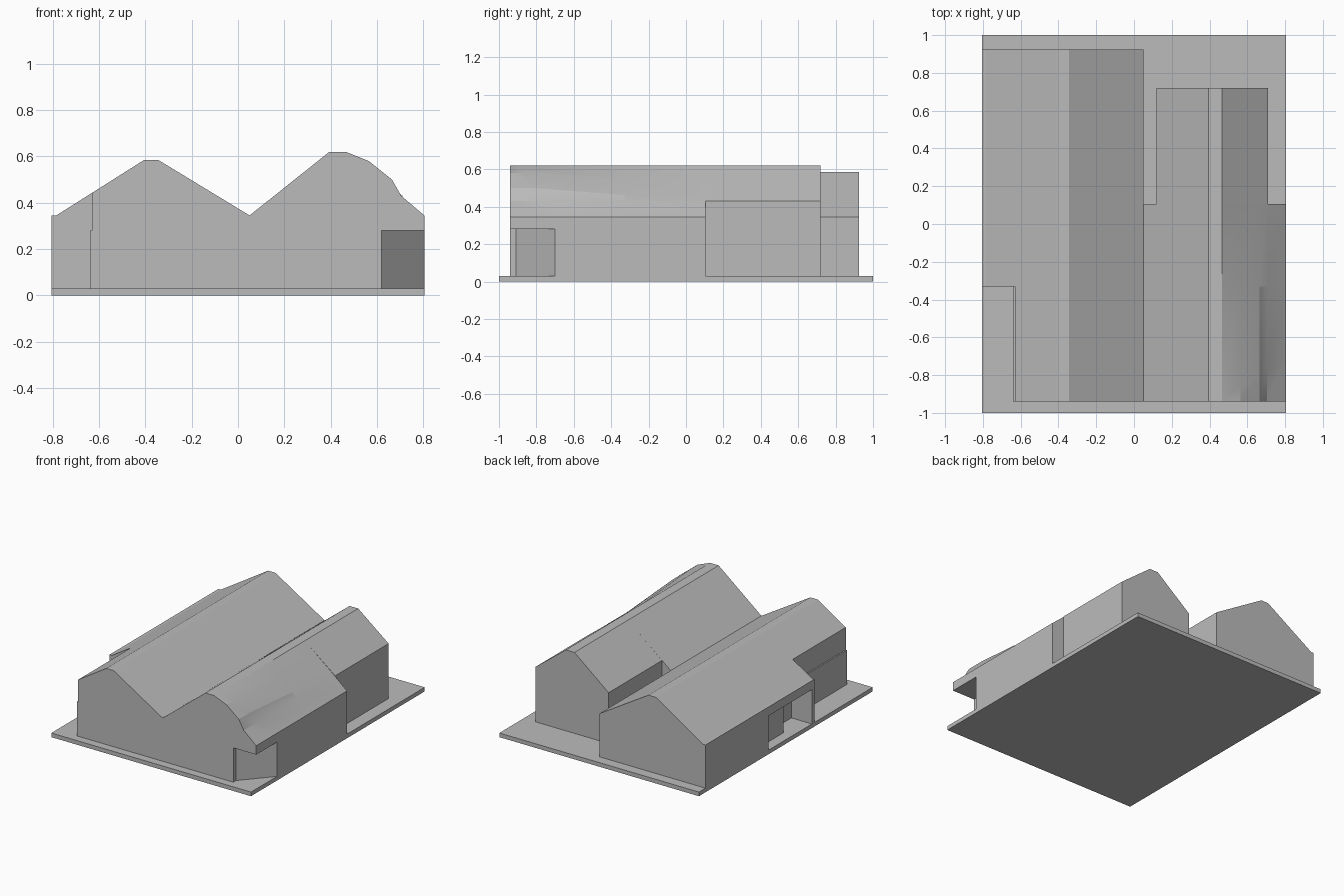
import bpy, bmesh, math

old = bpy.data.objects.get("Cube")
if old:
    bpy.data.objects.remove(old, do_unlink=True)

grey = bpy.data.materials.new("plain grey")
grey.use_nodes = True
colour = (0.5, 0.5, 0.5, 1)
grey.diffuse_color = colour
grey.node_tree.nodes["Principled BSDF"].inputs["Base Color"].default_value = colour


def loft(name, sections, smooth=False):
    """Join matching closed outlines into a capped solid."""
    bm = bmesh.new()
    rings = [[bm.verts.new(p) for p in s] for s in sections]
    for a, b in zip(rings, rings[1:]):
        for i in range(len(a)):
            j = (i + 1) % len(a)
            bm.faces.new((a[i], a[j], b[j], b[i]))
    bm.faces.new(rings[0])
    bm.faces.new(rings[-1])
    bmesh.ops.recalc_face_normals(bm, faces=bm.faces)
    mesh = bpy.data.meshes.new(name)
    bm.to_mesh(mesh)
    bm.free()
    mesh.materials.append(grey)
    obj = bpy.data.objects.new(name, mesh)
    bpy.context.collection.objects.link(obj)
    if smooth:
        bpy.ops.object.select_all(action="DESELECT")
        obj.select_set(True)
        bpy.context.view_layer.objects.active = obj
        bpy.ops.object.shade_smooth_by_angle(angle=math.radians(12))
    return obj


def plan_solid(name, outline, z0, z1):
    return loft(name, [[(x, y, z) for x, y in outline] for z in (z0, z1)])


def roof_solid(name, profile, y0, y1):
    return loft(name, [[(x, y, z) for x, z in profile] for y in (y0, y1)])


FLOOR, HEAD, EAVE = 0.03, 0.28, 0.345
FRONT, SIDE, VALLEY = -0.94, 0.805, 0.05

# Ground slab
plan_solid("base_slab", [(-SIDE, -1), (SIDE, -1), (SIDE, 1), (-SIDE, 1)], 0, FLOOR)

# Walls up to the door heads, with the angled corner entrance and side porch
plan_solid("walls", [
    (-0.64, FRONT), (0.62, FRONT), (0.62, -0.91), (SIDE, -0.70),
    (SIDE, 0.105), (0.71, 0.105), (0.71, 0.72), (0.12, 0.72),
    (0.12, 0.105), (VALLEY, 0.105), (VALLEY, 0.925), (-SIDE, 0.925),
    (-SIDE, 0.2), (-0.64, 0.2), (-0.64, 0.1), (-0.73, 0.1),
    (-0.73, -0.08), (-0.64, -0.08), (-0.64, -0.3), (-SIDE, -0.3),
    (-SIDE, -0.33), (-0.64, -0.33)], FLOOR, HEAD)

# Left gabled roof, narrower towards the front
ridge = [(-0.405, 0.585), (-0.345, 0.585), (VALLEY, EAVE), (VALLEY, HEAD)]
roof_solid("left_roof_front", [(-0.63, HEAD), (-0.63, 0.443)] + ridge, FRONT, -0.33)
roof_solid("left_roof_back",
           [(-SIDE, HEAD), (-SIDE, EAVE), (-0.785, EAVE)] + ridge, -0.33, 0.925)

# Right roof, bulging at the front and settling to a straight slope
west = [(VALLEY, HEAD), (VALLEY, EAVE), (0.395, 0.62), (0.465, 0.62)]
bulged = west + [(0.565, 0.58), (0.665, 0.50), (0.705, 0.43), (SIDE, EAVE), (SIDE, HEAD)]
straight = west + [(0.565, 0.541), (0.665, 0.462), (0.705, 0.43), (SIDE, EAVE), (SIDE, HEAD)]
loft("right_roof_front", [
    [(x, FRONT, z) for x, z in bulged],
    [(x, -0.92 + 0.6 * max(0, x - 0.465), z) for x, z in bulged],
    [(x, -0.33, z) for x, z in straight],
    [(x, 0.105, z) for x, z in straight]], smooth=True)
roof_solid("right_roof_back", [
    (0.12, HEAD), (0.12, 0.40), (0.395, 0.62), (0.465, 0.62),
    (0.71, 0.43), (0.71, HEAD)], 0.105, 0.72)
